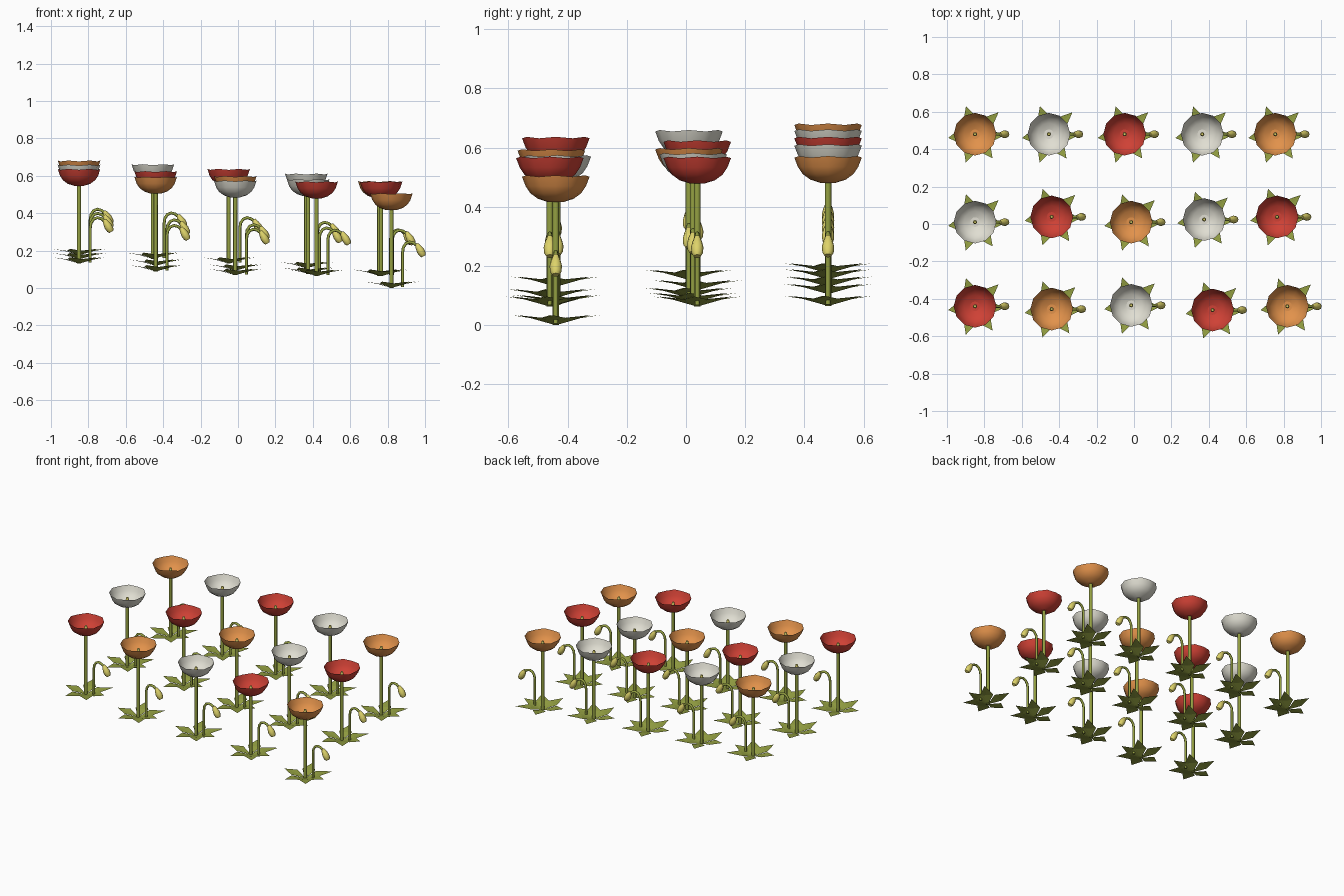
import bpy, bmesh, math
from mathutils import Vector

if "Cube" in bpy.data.objects:
    bpy.data.objects.remove(bpy.data.objects["Cube"])


def material(name, r, g, b):
    lin = [((c / 255 + 0.055) / 1.055) ** 2.4 for c in (r, g, b)]
    m = bpy.data.materials.new(name)
    m.diffuse_color = (*lin, 1)
    m.use_nodes = True
    m.node_tree.nodes["Principled BSDF"].inputs["Base Color"].default_value = m.diffuse_color
    return m


GREEN = material("leaf green", 148, 160, 66)
BUD = material("bud yellow", 222, 211, 106)
PETALS = {
    "o": material("petal orange", 226, 146, 75),
    "w": material("petal white", 224, 222, 210),
    "r": material("petal red", 207, 65, 53),
}


def finish(bm, name, mat, smooth=True):
    for f in bm.faces:
        f.smooth = smooth and len(f.verts) == 4
    me = bpy.data.meshes.new(name)
    bm.to_mesh(me)
    bm.free()
    me.materials.append(mat)
    return me


def sweep(name, path, radii, sides, mat):
    """Capped tube through points lying in the xz plane."""
    bm = bmesh.new()
    pts = [Vector((x, 0, z)) for x, z in path]
    rings = []
    for i, p in enumerate(pts):
        t = (pts[min(i + 1, len(pts) - 1)] - pts[max(i - 1, 0)]).normalized()
        side = Vector((0, 1, 0))
        up = side.cross(t)
        rings.append([bm.verts.new(p + radii[i] * (side * math.cos(a) + up * math.sin(a)))
                      for a in (math.tau * k / sides for k in range(sides))])
    for a, b in zip(rings, rings[1:]):
        for k in range(sides):
            j = (k + 1) % sides
            bm.faces.new((a[k], a[j], b[j], b[k]))
    bm.faces.new(rings[0])
    bm.faces.new(rings[-1])
    bmesh.ops.recalc_face_normals(bm, faces=bm.faces)
    return finish(bm, name, mat)


def make_cup(name, mat, sides=12):
    """Open bowl with a gently waved rim."""
    bm = bmesh.new()
    profile = [(0.026, 0.416), (0.06, 0.427), (0.086, 0.446), (0.102, 0.470), (0.114, 0.504)]
    rings = []
    for n, (r, z) in enumerate(profile):
        wave = 0.0025 if n == len(profile) - 1 else 0
        rings.append([bm.verts.new((r * math.cos(math.tau * k / sides),
                                    r * math.sin(math.tau * k / sides),
                                    z + wave * (-1) ** k)) for k in range(sides)])
    for a, b in zip(rings, rings[1:]):
        for k in range(sides):
            j = (k + 1) % sides
            bm.faces.new((a[k], a[j], b[j], b[k]))
    bm.faces.new(rings[0][::-1])
    return finish(bm, name, mat)


def make_rosette():
    """Six pointed leaves that rise slightly from the centre."""
    bm = bmesh.new()
    for deg, r in ((-4, 0.15), (43, 0.172), (108, 0.157), (188, 0.145), (252, 0.16), (306, 0.16)):
        a = math.radians(deg)

        def v(x, y, z):
            return bm.verts.new((x * math.cos(a) - y * math.sin(a),
                                 x * math.sin(a) + y * math.cos(a), z))
        base, tip = v(0, 0, 0), v(r, 0, 0.034)
        mid, left, right = v(0.075, 0, 0.022), v(0.075, 0.042, 0.024), v(0.075, -0.042, 0.024)
        for f in ((base, mid, left), (base, right, mid), (mid, tip, left), (mid, right, tip)):
            bm.faces.new(f)
    return finish(bm, "leaf_rosette", GREEN, smooth=False)


# Shared part meshes
rosette = make_rosette()
stem = sweep("flower_stem", [(0, 0), (0, 0.42)], [0.011, 0.011], 8, GREEN)
pistil = sweep("pistil", [(0, 0.418), (0, 0.455), (0, 0.472)], [0.011, 0.011, 0.007], 8, BUD)
bud_path = [(0.06, 0.005), (0.06, 0.19), (0.064, 0.217), (0.078, 0.238),
            (0.098, 0.246), (0.12, 0.24), (0.138, 0.225)]
bud_stem = sweep("bud_stem", bud_path, [0.008] * 7, 8, GREEN)
b0, b1 = Vector((0.134, 0.236)), Vector((0.173, 0.170))
bud = sweep("bud", [b0.lerp(b1, t) for t in (0, 0.25, 0.55, 0.85, 1)],
            [0.009, 0.016, 0.021, 0.019, 0.012], 8, BUD)
cups = {k: make_cup("flower_cup", m) for k, m in PETALS.items()}

# Planting plan: x, y, ground height, petal colour
plants = [
    (-0.85, 0.48, 0.175, "o"), (-0.455, 0.48, 0.155, "w"), (-0.05, 0.48, 0.13, "r"),
    (0.365, 0.48, 0.105, "w"), (0.755, 0.48, 0.065, "o"),
    (-0.85, 0.01, 0.153, "w"), (-0.44, 0.038, 0.118, "r"), (-0.015, 0.01, 0.092, "o"),
    (0.375, 0.024, 0.075, "w"), (0.765, 0.038, 0.063, "r"),
    (-0.85, -0.44, 0.13, "r"), (-0.44, -0.455, 0.088, "o"), (-0.015, -0.435, 0.068, "w"),
    (0.42, -0.46, 0.063, "r"), (0.82, -0.44, 0.0, "o"),
]
for x, y, z, colour in plants:
    for me in (rosette, stem, pistil, bud_stem, bud, cups[colour]):
        ob = bpy.data.objects.new(me.name.split(".")[0], me)
        ob.location = (x, y, z)
        bpy.context.collection.objects.link(ob)
